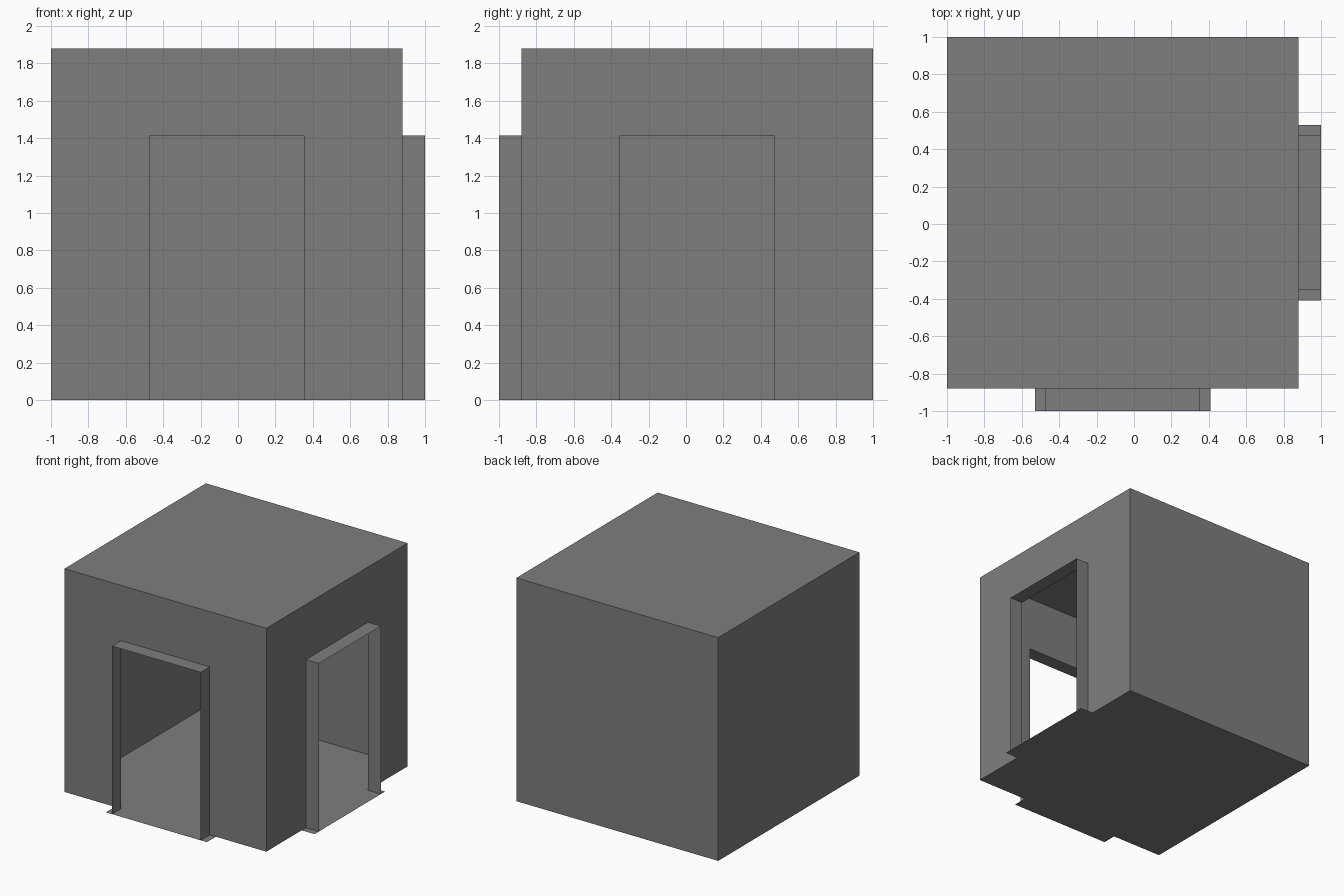
import bpy, bmesh

if "Cube" in bpy.data.objects:
    bpy.data.objects.remove(bpy.data.objects["Cube"])

LO, HI, OUT = -1.0, 0.88, 1.0      # wall planes and outer reach of the door frames
BASE, TOP = 0.0, 1.88              # wall bottom and ceiling height
D0, D1, DTOP = -0.473, 0.353, 1.415  # door opening along the wall
S0, S1 = -0.53, 0.41               # threshold along the wall

dark_grey = bpy.data.materials.new("dark_grey")
dark_grey.diffuse_color = (0.21, 0.21, 0.21, 1)
dark_grey.use_nodes = True
dark_grey.node_tree.nodes["Principled BSDF"].inputs["Base Color"].default_value = dark_grey.diffuse_color


def sheet(name, *polys):
    """Thin single-sided surface made of flat polygons."""
    bm = bmesh.new()
    for poly in polys:
        bm.faces.new([bm.verts.new(p) for p in poly])
    bmesh.ops.remove_doubles(bm, verts=bm.verts, dist=0.0001)
    mesh = bpy.data.meshes.new(name)
    bm.to_mesh(mesh)
    bm.free()
    mesh.materials.append(dark_grey)
    ob = bpy.data.objects.new(name, mesh)
    bpy.context.collection.objects.link(ob)
    return ob


def front(t, d, z):
    return (t, -d, z)


def right(t, d, z):
    return (d, -t, z)


# The two doorway walls mirror each other across the room's diagonal
for side, at in (("front", front), ("right", right)):
    flip = 1 if side == "front" else -1

    # Wall with a doorway cut up from the floor
    outline = [(LO, BASE), (D0, BASE), (D0, DTOP), (D1, DTOP),
               (D1, BASE), (HI, BASE), (HI, TOP), (LO, TOP)]
    sheet(side + "_wall", [at(t, HI, z) for t, z in outline][::flip])

    # Thin jambs and lintel projecting outward round the doorway
    arch = [(D0, BASE), (D0, DTOP), (D1, DTOP), (D1, BASE)]
    sheet(side + "_door_frame", *[
        [at(*p) for p in ((a[0], HI, a[1]), (a[0], OUT, a[1]),
                          (b[0], OUT, b[1]), (b[0], HI, b[1]))][::flip]
        for a, b in zip(arch, arch[1:])])

# Plain back and left walls
sheet("back_wall", [(HI, OUT, BASE), (LO, OUT, BASE), (LO, OUT, TOP), (HI, OUT, TOP)])
sheet("left_wall", [(LO, OUT, BASE), (LO, -HI, BASE), (LO, -HI, TOP), (LO, OUT, TOP)])

# Ceiling
sheet("ceiling", [(LO, -HI, TOP), (HI, -HI, TOP), (HI, OUT, TOP), (LO, OUT, TOP)])

# Floor with a threshold tab at each doorway
floor = [(LO, -HI), (S0, -HI), (S0, -OUT), (S1, -OUT), (S1, -HI), (HI, -HI),
         (HI, -S1), (OUT, -S1), (OUT, -S0), (HI, -S0), (HI, OUT), (LO, OUT)]
sheet("floor", [(x, y, 0.0) for x, y in floor])
